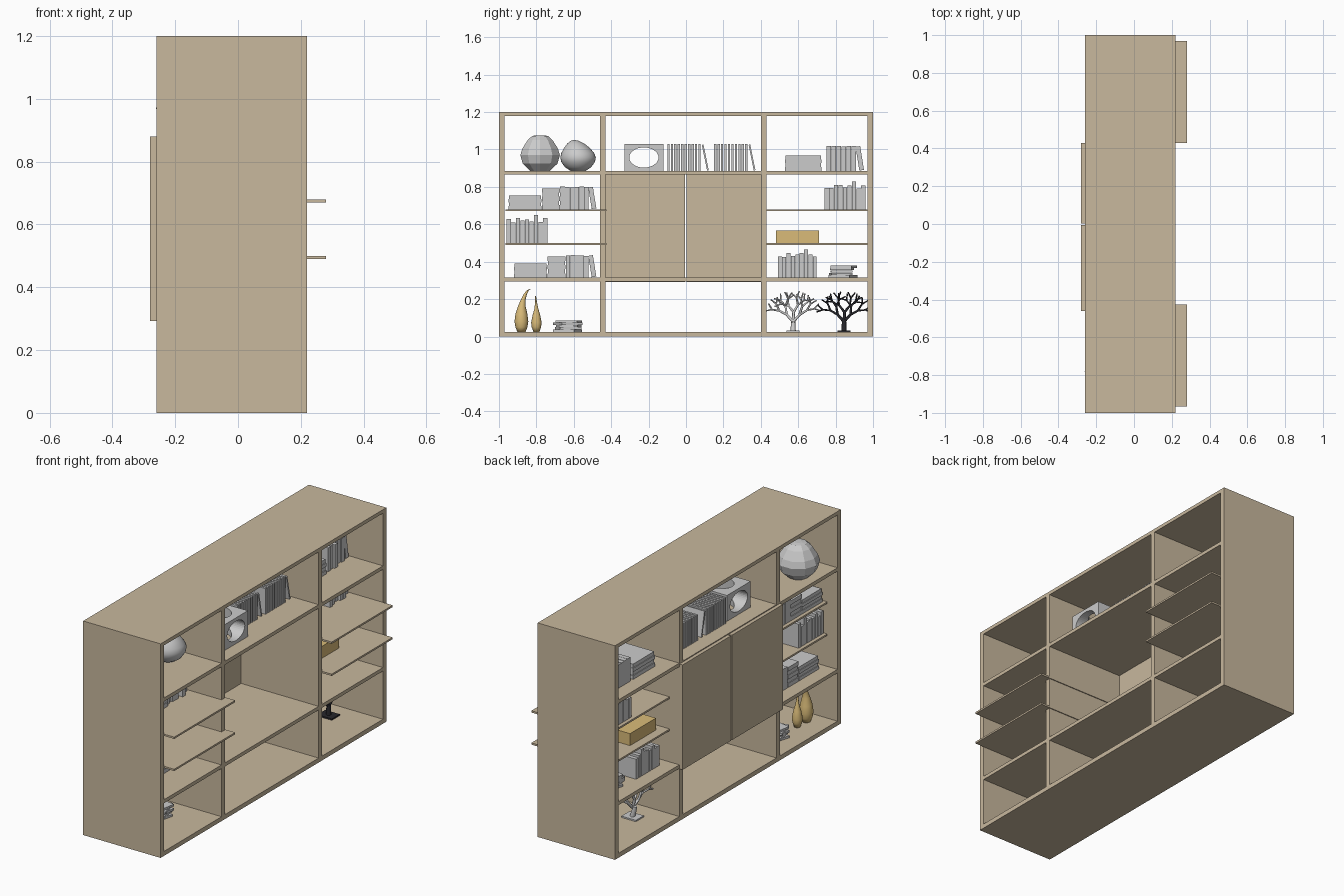
import bpy, bmesh, math, random
from mathutils import Matrix, Vector

if "Cube" in bpy.data.objects:
    bpy.data.objects.remove(bpy.data.objects["Cube"])

random.seed(4)


def material(name, rgb):
    m = bpy.data.materials.new(name)
    m.diffuse_color = (*rgb, 1)
    m.use_nodes = True
    m.node_tree.nodes["Principled BSDF"].inputs["Base Color"].default_value = m.diffuse_color
    return m


WOOD = material("wood", (0.58, 0.48, 0.34))
GOLD = material("gold", (0.70, 0.50, 0.19))
BLACK = material("black", (0.02, 0.02, 0.025))


def finish(name, bm, mat=None, smooth=False):
    bmesh.ops.recalc_face_normals(bm, faces=bm.faces)
    me = bpy.data.meshes.new(name)
    bm.to_mesh(me)
    bm.free()
    ob = bpy.data.objects.new(name, me)
    bpy.context.collection.objects.link(ob)
    if mat:
        me.materials.append(mat)
    if smooth:
        for p in me.polygons:
            p.use_smooth = True
    return ob


def slabs(name, items, mat=None):
    """One object from boxes: (centre, size, tilt about x, turn about z)."""
    bm = bmesh.new()
    for c, s, rx, rz in items:
        m = (Matrix.Translation(c) @ Matrix.Rotation(rz, 4, 'Z')
             @ Matrix.Rotation(rx, 4, 'X') @ Matrix.Diagonal((*s, 1)))
        bmesh.ops.create_cube(bm, size=1, matrix=m)
    return finish(name, bm, mat)


def box(name, x0, x1, y0, y1, z0, z1, mat=None):
    c = ((x0 + x1) / 2, (y0 + y1) / 2, (z0 + z1) / 2)
    return slabs(name, [(c, (x1 - x0, y1 - y0, z1 - z0), 0, 0)], mat)


def lathe(name, loc, rings, sides, mat=None, smooth=True):
    """Rings of (radius, height, sideways offset in y)."""
    bm = bmesh.new()
    loops = []
    for r, z, dy in rings:
        loops.append([bm.verts.new((loc[0] + r * math.cos(math.tau * i / sides),
                                    loc[1] + dy + r * math.sin(math.tau * i / sides),
                                    loc[2] + z)) for i in range(sides)])
    for a, b in zip(loops, loops[1:]):
        for i in range(sides):
            j = (i + 1) % sides
            bm.faces.new((a[i], a[j], b[j], b[i]))
    bm.faces.new(loops[0])
    bm.faces.new(loops[-1])
    return finish(name, bm, mat, smooth)


# carcass: open front and back
F, B = -0.26, 0.22
for n, y in (("left_side", -1), ("right_side", 0.97), ("left_divider", -0.46), ("right_divider", 0.40)):
    box(n, F, B, y, y + 0.03, 0, 1.2, WOOD)
for n, z0, z1 in (("bottom", 0, 0.025), ("lower_shelf", 0.295, 0.315),
                  ("upper_shelf", 0.865, 0.885), ("top", 1.18, 1.2)):
    box(n, F, B, -0.985, 0.985, z0, z1, WOOD)

# thin pulled-back shelves and sliding doors
for side, y0, y1 in (("left", -0.965, -0.425), ("right", 0.43, 0.97)):
    for i, z in enumerate((0.49, 0.67)):
        box(f"{side}_thin_shelf_{i}", -0.20, 0.28, y0, y1, z, z + 0.01, WOOD)
box("left_door", -0.28, F, -0.46, -0.006, 0.292, 0.88, WOOD)
box("right_door", -0.28, F, 0.002, 0.43, 0.292, 0.88, WOOD)


def disc_row(name, y0, z, n=10):
    """Thin upright cases with gaps, the last one leaning."""
    items = [((-0.057, y0 + 0.006 + i * 0.0185, z + 0.072), (0.245, 0.012, 0.144), 0, 0) for i in range(n)]
    items.append(((-0.057, y0 + n * 0.0185 + 0.018, z + 0.072), (0.245, 0.009, 0.14), 0.2, 0))
    slabs(name, items)


def book_row(name, y0, y1, z, h):
    """Upright books filling y0..y1, the last one leaning."""
    n = max(3, round((y1 - y0 - 0.045) / 0.026))
    w = (y1 - y0 - 0.045) / n
    items = []
    for i in range(n):
        d = 0.22 - random.uniform(0, 0.03)
        hh = h - random.uniform(0, 0.006)
        items.append(((-0.18 + d / 2, y0 + w * (i + 0.5), z + hh / 2), (d, w * 0.96, hh), 0, 0))
    items.append(((-0.08, y1 - 0.026, z + h / 2), (0.2, 0.025, h - 0.006), 0.16, 0))
    slabs(name, items)


def uneven_row(name, y0, y1, z, h):
    """Upright books with a ragged top edge."""
    n = 9
    w = (y1 - y0) / n
    items = []
    for i in range(n):
        hh = h * (1.0 if i == 6 else random.uniform(0.72, 0.9))
        d = random.uniform(0.16, 0.22)
        items.append(((-0.18 + d / 2, y0 + w * (i + 0.5), z + hh / 2), (d, w * 0.9, hh), 0, 0))
    slabs(name, items)


def flat_stack(name, y0, y1, z, h, n=4):
    """Neat pile of flat books."""
    t = h / n
    slabs(name, [((-0.07, (y0 + y1) / 2, z + t * (i + 0.5)),
                  (0.22 - 0.008 * (i % 2), y1 - y0 - 0.006 * (i % 2), t), 0, 0) for i in range(n)])


def messy_stack(name, y, z, h):
    """Untidy pile of magazines."""
    t = h / 5
    slabs(name, [((-0.08, y + random.uniform(-0.008, 0.008), z + t * (i + 0.5)),
                  (0.165, 0.115, t * 0.95), 0, random.uniform(-0.3, 0.3)) for i in range(5)])


# shelf contents: books
disc_row("disc_row_1", -0.10, 0.885)
disc_row("disc_row_2", 0.15, 0.885)
flat_stack("top_right_stack", 0.53, 0.725, 0.885, 0.083)
book_row("top_right_books", 0.75, 0.955, 0.885, 0.135)
uneven_row("right_upper_books", 0.74, 0.96, 0.68, 0.15)
uneven_row("right_lower_books", 0.49, 0.70, 0.315, 0.15)
messy_stack("right_magazines", 0.835, 0.315, 0.065)
for tag, y, z in (("upper", -0.95, 0.68), ("lower", -0.92, 0.315)):
    flat_stack(f"left_{tag}_low_stack", y, y + 0.178, z, 0.075)
    flat_stack(f"left_{tag}_high_stack", y + 0.18, y + 0.275, z, 0.112, 5)
    book_row(f"left_{tag}_books", y + 0.277, -0.475, z, 0.122)
uneven_row("left_middle_books", -0.96, -0.74, 0.50, 0.15)
messy_stack("left_magazines", -0.625, 0.025, 0.062)
box("gold_box", -0.15, 0.13, 0.48, 0.71, 0.50, 0.567, GOLD)

# block pierced by oval holes from front and from above
block = box("pierced_block", -0.17, 0.145, -0.33, -0.12, 0.885, 1.03)
for n, rot, sc in (("front_hole_cutter", (0, math.pi / 2, 0), (0.054, 0.078, 0.5)),
                   ("top_hole_cutter", (0, 0, 0), (0.118, 0.078, 0.3))):
    bm = bmesh.new()
    bmesh.ops.create_cone(bm, cap_ends=True, segments=40, radius1=1, radius2=1, depth=1)
    cut = finish(n, bm)
    cut.location, cut.rotation_euler, cut.scale = (-0.012, -0.225, 0.957), rot, sc
    cut.hide_render = True
    cut.hide_set(True)
    mod = block.modifiers.new(n, 'BOOLEAN')
    mod.object = cut
    mod.solver = 'EXACT'

# faceted vase and round vase
lathe("faceted_vase", (-0.15, -0.78, 0.885),
      [(0.055, 0, 0), (0.098, 0.04, 0), (0.111, 0.085, 0), (0.10, 0.12, 0),
       (0.07, 0.165, 0), (0.045, 0.187, 0), (0.02, 0.191, 0)], 10, smooth=False)
lathe("round_vase", (-0.03, -0.577, 0.885),
      [(0.04, 0, 0), (0.07, 0.02, 0), (0.09, 0.048, 0), (0.095, 0.072, 0), (0.088, 0.095, -0.002),
       (0.07, 0.122, -0.006), (0.046, 0.146, -0.012), (0.022, 0.161, -0.018), (0.006, 0.165, -0.02)], 32)

# slender gold vases with pointed, bent necks
lathe("tall_gold_vase", (-0.13, -0.88, 0.025),
      [(0.022, 0, 0), (0.032, 0.025, 0), (0.037, 0.055, 0), (0.032, 0.095, 0), (0.021, 0.135, 0.002),
       (0.013, 0.17, 0.009), (0.009, 0.20, 0.02), (0.006, 0.22, 0.033), (0.003, 0.229, 0.046)], 24, GOLD)
lathe("short_gold_vase", (-0.13, -0.80, 0.025),
      [(0.016, 0, 0), (0.025, 0.025, 0), (0.028, 0.05, 0), (0.02, 0.09, 0),
       (0.01, 0.125, 0), (0.005, 0.16, -0.002), (0.002, 0.192, -0.004)], 24, GOLD)


# branching coral ornaments on small plates
def coral(name, x, y, mat=None):
    cu = bpy.data.curves.new(name, 'CURVE')
    cu.dimensions = '3D'
    cu.bevel_depth = 1
    cu.bevel_resolution = 1
    cu.use_fill_caps = True

    def branch(p, ang, length, r, depth):
        q = p + Vector((random.uniform(-0.3, 0.3), math.sin(ang), math.cos(ang))) * length
        sp = cu.splines.new('POLY')
        sp.points.add(1)
        for pt, v, rad in zip(sp.points, (p, q), (r, r * 0.8)):
            pt.co, pt.radius = (*v, 1), rad
        if depth:
            for s in (-1, 1):
                branch(q, ang * 0.9 + s * random.uniform(0.35, 0.75), length * 0.9, r * 0.8, depth - 1)

    root = Vector((x, y, 0.03))
    branch(root, 0, 0.06, 0.014, 0)
    for a in (-0.75, 0.05, 0.75):
        branch(root + Vector((0, 0, 0.05)), a, 0.05, 0.009, 3)
    ob = bpy.data.objects.new(name, cu)
    bpy.context.collection.objects.link(ob)
    if mat:
        cu.materials.append(mat)
    box(name + "_plate", x - 0.045, x + 0.045, y - 0.035, y + 0.035, 0.025, 0.033, mat)


coral("grey_coral", -0.07, 0.573)
coral("black_coral", -0.03, 0.845, BLACK)
